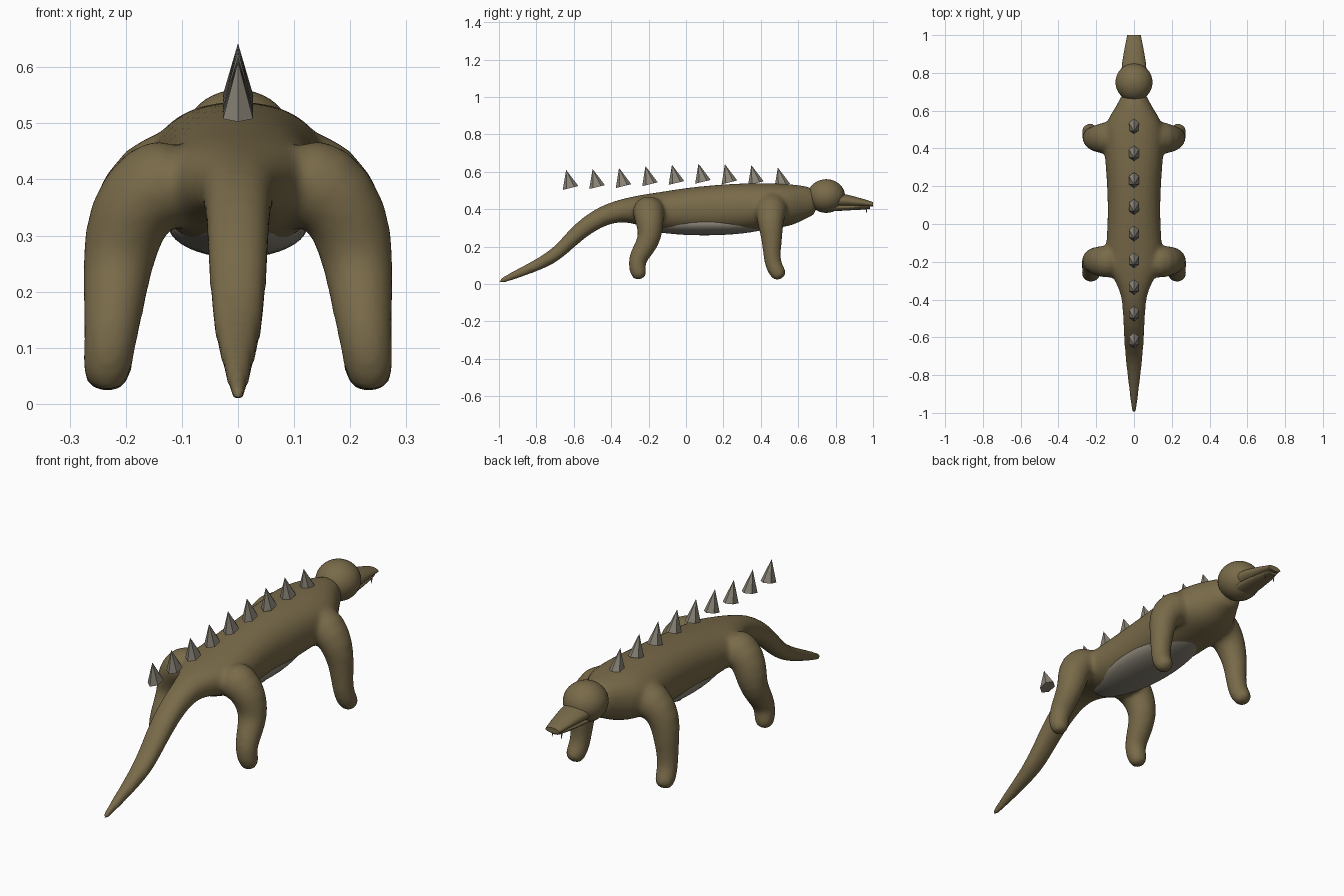
import bpy, bmesh, math
from mathutils import Vector

if "Cube" in bpy.data.objects:
    bpy.data.objects.remove(bpy.data.objects["Cube"])


def material(name, rgb):
    m = bpy.data.materials.new(name)
    m.diffuse_color = (*rgb, 1)
    m.use_nodes = True
    m.node_tree.nodes["Principled BSDF"].inputs["Base Color"].default_value = m.diffuse_color
    return m


HIDE = material("olive_hide", (0.19, 0.145, 0.067))
HORN = material("grey_horn", (0.25, 0.225, 0.18))


def spow(v, e):
    return math.copysign(abs(v) ** e, v)


def loft(bm, sections, n=16, e=1.0):
    """Closed skin through (centre, u_vector, v_vector) cross-sections."""
    rings = []
    for c, u, v in sections:
        angles = [2 * math.pi * i / n for i in range(n)]
        rings.append([bm.verts.new(c + u * spow(math.cos(a), e) + v * spow(math.sin(a), e))
                      for a in angles])
    for a, b in zip(rings, rings[1:]):
        for i in range(n):
            j = (i + 1) % n
            bm.faces.new((a[i], a[j], b[j], b[i]))
    bm.faces.new(rings[0][::-1])
    bm.faces.new(rings[-1])


def profile(rows):
    """Upright sections from (y, half width, bottom z, top z)."""
    return [(Vector((0, y, (b + t) / 2)), Vector((w, 0, 0)), Vector((0, 0, (t - b) / 2)))
            for y, w, b, t in rows]


def tube(path, side):
    """Sections square to a path of (x, y, z, radius), mirrored by side."""
    pts = [Vector((x * side, y, z)) for x, y, z, r in path]
    out = []
    for i, p in enumerate(pts):
        t = (pts[min(i + 1, len(pts) - 1)] - pts[max(i - 1, 0)]).normalized()
        u = (Vector((0, 1, 0)) - t * t.y).normalized()
        out.append((p, u * path[i][3], t.cross(u) * path[i][3]))
    return out


def finish(bm, name, mat, smooth=True):
    bmesh.ops.recalc_face_normals(bm, faces=bm.faces[:])
    me = bpy.data.meshes.new(name)
    bm.to_mesh(me)
    bm.free()
    me.materials.append(mat)
    for p in me.polygons:
        p.use_smooth = smooth
    ob = bpy.data.objects.new(name, me)
    bpy.context.collection.objects.link(ob)
    return ob


def ball(name, loc, size, mat):
    bm = bmesh.new()
    bmesh.ops.create_uvsphere(bm, u_segments=32, v_segments=20, radius=1)
    bmesh.ops.scale(bm, vec=size, verts=bm.verts)
    bmesh.ops.translate(bm, vec=loc, verts=bm.verts)
    return finish(bm, name, mat)


# Trunk and tail
TRUNK = [(.70, .06, .37, .50), (.66, .075, .36, .52), (.60, .11, .325, .53),
         (.54, .15, .305, .535), (.46, .165, .295, .54), (.30, .15, .275, .54),
         (.15, .14, .27, .53), (0, .14, .27, .515), (-.12, .15, .275, .495),
         (-.22, .15, .30, .48), (-.30, .10, .33, .465), (-.38, .066, .33, .445),
         (-.46, .06, .30, .415), (-.55, .056, .24, .36), (-.63, .052, .165, .285),
         (-.70, .047, .11, .20), (-.78, .038, .073, .145), (-.88, .026, .036, .092),
         (-.96, .017, .008, .05), (-1.005, .011, -.002, .026)]
# Legs
FRONT_LEG = [(.08, .46, .41, .10), (.16, .455, .395, .085), (.205, .45, .33, .072),
             (.22, .46, .24, .056), (.226, .458, .15, .047), (.23, .47, .09, .046),
             (.234, .495, .055, .046), (.236, .51, .025, .03)]
HIND_LEG = [(.08, -.20, .40, .09), (.16, -.20, .39, .087), (.20, -.195, .33, .077),
            (.215, -.19, .25, .064), (.22, -.225, .19, .058), (.226, -.262, .13, .05),
            (.23, -.262, .09, .047), (.235, -.252, .055, .045), (.236, -.245, .022, .028)]

# Body: trunk and legs fused into one smooth skin
bm = bmesh.new()
loft(bm, profile(TRUNK), 24, 0.9)
for s in (-1, 1):
    loft(bm, tube(FRONT_LEG, s))
    loft(bm, tube(HIND_LEG, s))
body = finish(bm, "body", HIDE)
sub = body.modifiers.new("round", 'SUBSURF')
sub.levels = sub.render_levels = 1
fuse = body.modifiers.new("fuse", 'REMESH')
fuse.mode = 'VOXEL'
fuse.voxel_size = 0.01
fuse.use_smooth_shade = True
relax = body.modifiers.new("relax", 'SMOOTH')
relax.factor = 0.5
relax.iterations = 12

# Belly plate
ball("belly", (0, .1, .32), (.125, .36, .06), HORN)

# Head and jaws
ball("head", (0, .75, .47), (.098, .1, .09), HIDE)
for name, rows in (
        ("upper_snout", [(.78, .069, .408, .488), (.86, .062, .41, .478),
                         (.94, .048, .412, .457), (1.0, .036, .413, .438)]),
        ("lower_jaw", [(.78, .056, .388, .43), (.86, .05, .393, .428),
                       (.94, .038, .397, .424), (.985, .027, .402, .42)])):
    bm = bmesh.new()
    loft(bm, profile(rows), 24)
    ob = finish(bm, name, HIDE)
    bpy.context.view_layer.objects.active = ob
    ob.select_set(True)
    bpy.ops.object.shade_smooth_by_angle(angle=math.radians(40))
    ob.select_set(False)


def cone(name, base, tip, rx, ry, sides):
    base, tip = Vector(base), Vector(tip)
    t = (tip - base).normalized()
    u = Vector((1, 0, 0))
    v = t.cross(u)
    bm = bmesh.new()
    ring = []
    for i in range(sides):
        a = 2 * math.pi * i / sides
        ring.append(bm.verts.new(base + u * rx * math.sin(a) + v * ry * math.cos(a)))
    top = bm.verts.new(tip)
    for i in range(sides):
        bm.faces.new((ring[i], ring[(i + 1) % sides], top))
    bm.faces.new(ring[::-1])
    finish(bm, name, HORN, False)


# Fangs
for s in (-1, 1):
    cone("fang", (.024 * s, .965, .41), (.024 * s, .965, .373), .005, .005, 6)

# Back spikes
TIPS = [.61, .615, .62, .63, .637, .643, .64, .635, .622]
for i, z in enumerate(TIPS):
    y = -.617 + .1415 * i
    cone("back_spike", (0, y, z - .097), (0, y - .024, z), .031, .043, 6)
